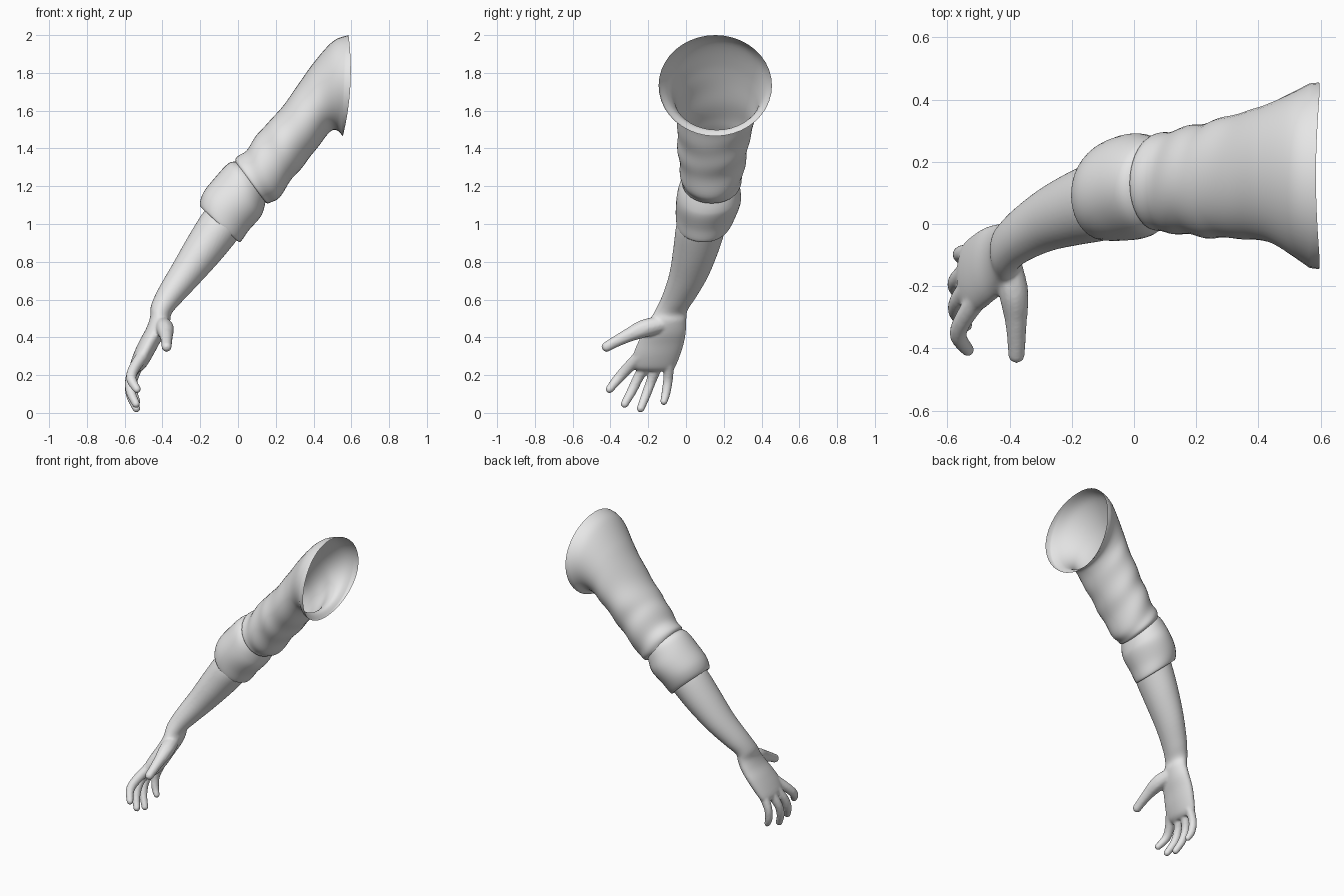
import bpy, bmesh, math
from mathutils import Vector, Matrix

grey = bpy.data.materials.new("plain_grey")
grey.diffuse_color = (0.8, 0.8, 0.8, 1)


def spline(rows, steps):
    """Catmull-Rom samples through rows of numbers."""
    rows = [Vector(r) for r in rows]
    out = []
    for i in range(len(rows) - 1):
        p0, p1 = rows[max(i - 1, 0)], rows[i]
        p2, p3 = rows[i + 1], rows[min(i + 2, len(rows) - 1)]
        for s in range(steps):
            t = s / steps
            out.append(p1 + (p2 - p0) * (t / 2)
                       + (p0 * 2 - p1 * 5 + p2 * 4 - p3) * (t * t / 2)
                       + (p1 * 3 - p0 - p2 * 3 + p3) * (t ** 3 / 2))
    return out + [rows[-1]]


def loft(bm, rows, steps=5, sides=40, caps=False, fold=None):
    """Skin of ellipses; each row is top x, z, bottom x, z, lowest y, highest y."""
    samples = spline(rows, steps)
    rings = []
    for k, (tx, tz, bx, bz, y0, y1) in enumerate(samples):
        centre = Vector(((tx + bx) / 2, (y0 + y1) / 2, (tz + bz) / 2))
        up = Vector(((tx - bx) / 2, 0, (tz - bz) / 2))
        side = Vector((0, (y1 - y0) / 2, 0))
        ring = []
        for j in range(sides):
            a = 2 * math.pi * j / sides
            r = 1 + (fold(k / (len(samples) - 1), a) if fold else 0)
            ring.append(bm.verts.new(centre + (up * math.cos(a) + side * math.sin(a)) * r))
        rings.append(ring)
    for r0, r1 in zip(rings, rings[1:]):
        for j in range(sides):
            n = (j + 1) % sides
            bm.faces.new((r0[j], r0[n], r1[n], r1[j]))
    if caps:
        bm.faces.new(rings[0])
        bm.faces.new(rings[-1])
    return rings


def finish(bm, name):
    bmesh.ops.recalc_face_normals(bm, faces=bm.faces)
    for f in bm.faces:
        f.smooth = True
    mesh = bpy.data.meshes.new(name)
    bm.to_mesh(mesh)
    bm.free()
    mesh.materials.append(grey)
    ob = bpy.data.objects.new(name, mesh)
    bpy.context.collection.objects.link(ob)
    return ob


# Upper sleeve: open shoulder, soft slanted folds towards the elbow
def sleeve_fold(t, a):
    fade = min(max((t - 0.25) / 0.3, 0), 1)
    return fade * (0.018 * math.sin(38 * t + 1.6 * math.sin(a + 0.5))
                   + 0.010 * math.sin(23 * t + 3 * a))


bm = bmesh.new()
rings = loft(bm, [
    (0.585, 2.00, 0.555, 1.465, -0.145, 0.455),
    (0.50, 1.965, 0.525, 1.495, -0.105, 0.425),
    (0.39, 1.84, 0.49, 1.49, -0.06, 0.39),
    (0.30, 1.71, 0.44, 1.43, -0.05, 0.365),
    (0.20, 1.58, 0.37, 1.34, -0.045, 0.34),
    (0.12, 1.495, 0.29, 1.24, -0.04, 0.32),
    (0.05, 1.40, 0.21, 1.135, -0.03, 0.30),
    (-0.01, 1.345, 0.16, 1.11, -0.02, 0.29),
    (-0.01, 1.315, 0.135, 1.125, -0.005, 0.275)], steps=7, fold=sleeve_fold)
for v in rings[0]:  # rim sides reach outward a little
    v.co.x += 0.025 * ((v.co.y - 0.155) / 0.3) ** 2
finish(bm, "sleeve")

# Rolled cuff below the elbow
bm = bmesh.new()
loft(bm, [
    (0.00, 1.33, 0.15, 1.14, -0.005, 0.275),
    (-0.05, 1.32, 0.135, 1.07, -0.035, 0.285),
    (-0.125, 1.24, 0.115, 1.03, -0.052, 0.29),
    (-0.185, 1.165, 0.055, 0.965, -0.056, 0.268),
    (-0.203, 1.10, 0.01, 0.905, -0.05, 0.235),
    (-0.175, 1.075, -0.01, 0.925, -0.035, 0.205)],
    fold=lambda t, a: 0.012 * math.sin(math.pi * t) * math.sin(3 * a + 6 * t))
finish(bm, "cuff")

# Forearm and palm
bm = bmesh.new()
loft(bm, [
    (-0.13, 1.12, 0.03, 0.97, -0.03, 0.225),
    (-0.185, 1.06, -0.005, 0.915, -0.052, 0.212),
    (-0.26, 0.94, -0.10, 0.80, -0.067, 0.175),
    (-0.345, 0.79, -0.21, 0.68, -0.088, 0.12),
    (-0.42, 0.66, -0.305, 0.58, -0.125, 0.055),
    (-0.46, 0.57, -0.352, 0.525, -0.16, 0.01),
    (-0.465, 0.51, -0.36, 0.48, -0.19, 0.002),
    (-0.485, 0.45, -0.385, 0.42, -0.225, 0.0),
    (-0.52, 0.385, -0.42, 0.36, -0.255, -0.01),
    (-0.55, 0.32, -0.455, 0.295, -0.28, -0.03),
    (-0.57, 0.26, -0.49, 0.24, -0.282, -0.053),
    (-0.565, 0.225, -0.515, 0.22, -0.255, -0.072)], caps=True)

# Fingers and thumb: x, y, z, radius along each
digits = [
    [(-0.50, -0.235, 0.31, 0.036), (-0.55, -0.31, 0.235, 0.031),
     (-0.565, -0.36, 0.18, 0.028), (-0.535, -0.405, 0.125, 0.022)],
    [(-0.52, -0.185, 0.29, 0.035), (-0.565, -0.245, 0.20, 0.029),
     (-0.57, -0.285, 0.12, 0.027), (-0.54, -0.325, 0.047, 0.022)],
    [(-0.525, -0.14, 0.28, 0.034), (-0.57, -0.18, 0.18, 0.028),
     (-0.57, -0.21, 0.10, 0.026), (-0.538, -0.24, 0.023, 0.022)],
    [(-0.52, -0.09, 0.27, 0.032), (-0.555, -0.095, 0.18, 0.027),
     (-0.555, -0.105, 0.11, 0.025), (-0.535, -0.117, 0.06, 0.020)],
    [(-0.405, -0.13, 0.47, 0.045), (-0.387, -0.22, 0.447, 0.049),
     (-0.38, -0.30, 0.413, 0.038), (-0.378, -0.37, 0.378, 0.031),
     (-0.378, -0.42, 0.35, 0.028)]]
for digit in digits:
    for x, y, z, r in spline(digit, 9):
        bmesh.ops.create_icosphere(bm, subdivisions=2, radius=r,
                                   matrix=Matrix.Translation((x, y, z)))
arm = finish(bm, "forearm_and_hand")

# Fuse the hand into one smooth skin
remesh = arm.modifiers.new("fuse", 'REMESH')
remesh.mode = 'VOXEL'
remesh.voxel_size = 0.007
remesh.use_smooth_shade = True
relax = arm.modifiers.new("relax", 'SMOOTH')
relax.factor = 0.5
relax.iterations = 6
